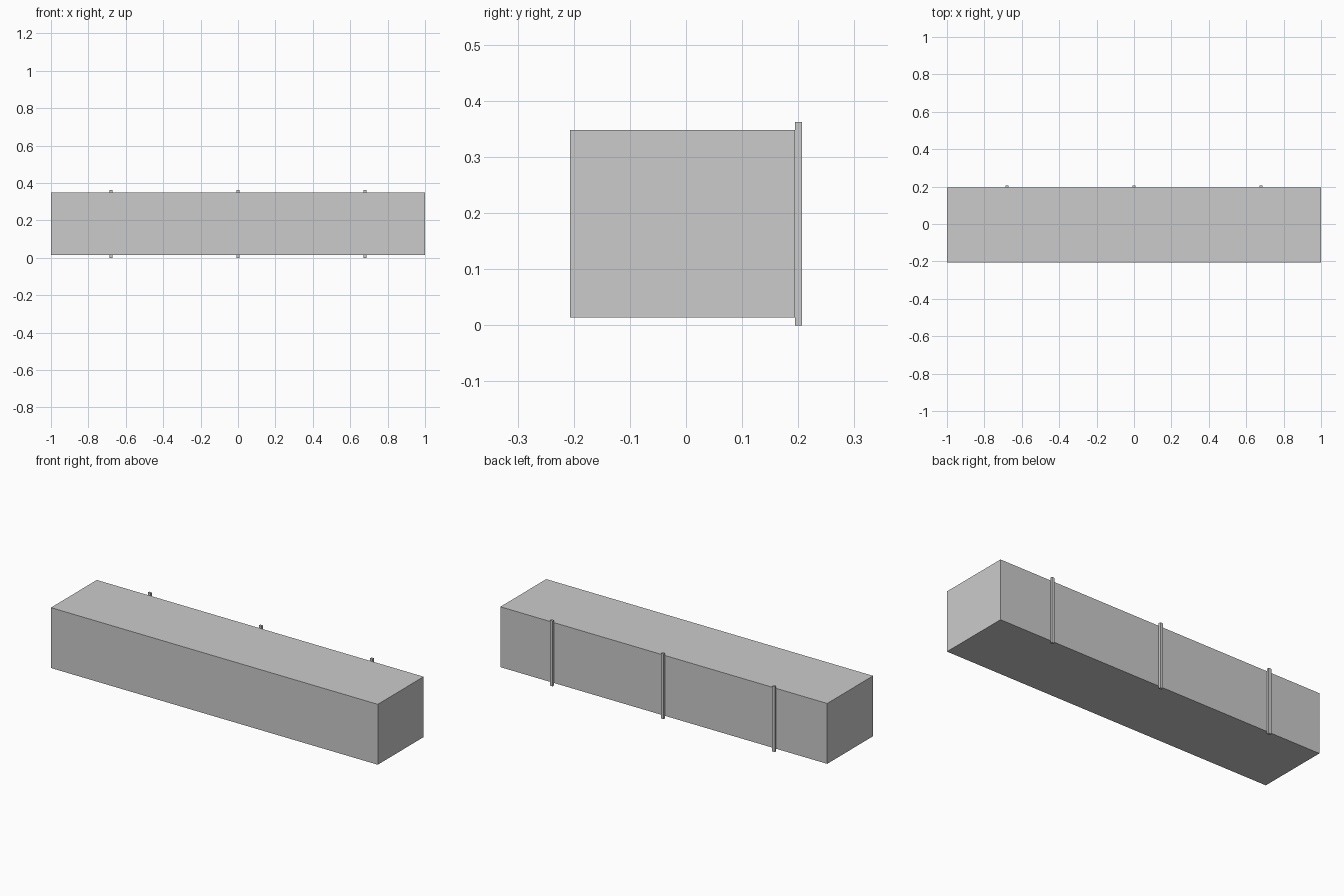
import bpy

if "Cube" in bpy.data.objects:
    bpy.data.objects.remove(bpy.data.objects["Cube"])


def box(name, lo, hi):
    """Axis-aligned block between two corners."""
    bpy.ops.mesh.primitive_cube_add(
        size=1, location=[(a + b) / 2 for a, b in zip(lo, hi)])
    ob = bpy.context.object
    ob.name = name
    ob.scale = [b - a for a, b in zip(lo, hi)]
    bpy.ops.object.transform_apply(location=False, rotation=False, scale=True)
    return ob


BACK = 0.194     # rear face of the body
DEPTH = 0.2065   # half of the overall depth

# Long closed body
box("body", (-1, -DEPTH, 0.014), (1, BACK, 0.348))

# Three upright strips on the back, reaching past top and bottom
for label, x in (("left", -0.68), ("middle", 0), ("right", 0.68)):
    box(f"back_strip_{label}", (x - 0.008, BACK, 0), (x + 0.008, DEPTH, 0.362))
